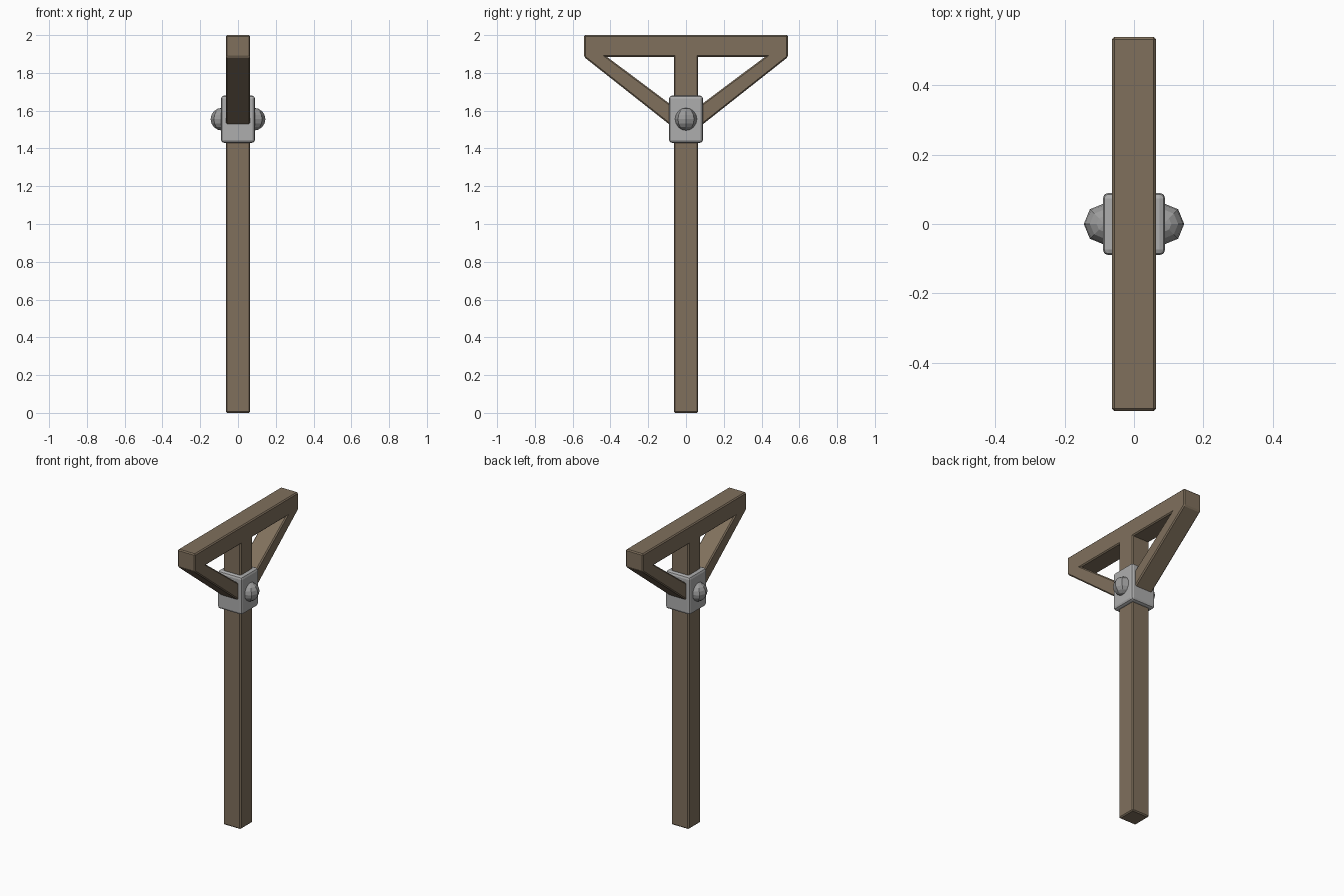
import bpy, bmesh, math

if "Cube" in bpy.data.objects:
    bpy.data.objects.remove(bpy.data.objects["Cube"])

def material(name, rgb):
    m = bpy.data.materials.new(name)
    m.diffuse_color = (*rgb, 1)
    m.use_nodes = True
    m.node_tree.nodes["Principled BSDF"].inputs["Base Color"].default_value = m.diffuse_color
    return m

wood = material("weathered wood", (0.215, 0.162, 0.108))
metal = material("pale metal", (0.42, 0.42, 0.42))
dark_metal = material("bolt metal", (0.33, 0.33, 0.33))

def finish(bm, name, mat):
    bmesh.ops.recalc_face_normals(bm, faces=bm.faces)
    me = bpy.data.meshes.new(name)
    bm.to_mesh(me)
    bm.free()
    me.materials.append(mat)
    ob = bpy.data.objects.new(name, me)
    bpy.context.collection.objects.link(ob)
    return ob

def chamfer(bm, width, segments=1):
    bm.normal_update()
    edges = [e for e in bm.edges if e.is_convex and e.calc_face_angle(0) > math.radians(25)]
    bmesh.ops.bevel(bm, geom=edges, offset=width, segments=segments, profile=0.5,
                    affect='EDGES', clamp_overlap=True)

# Timber frame: post, cross beam and two braces, as a flat (y, z) profile
W = 0.064
half = {"a": (W, 0), "b": (W, 1.508), "c": (0.54, 1.884), "d": (0.54, 2),
        "e": (0.417, 1.884), "f": (W, 1.62), "g": (W, 1.884), "h": (W, 2)}
bm = bmesh.new()
R = {k: bm.verts.new((-W, y, z)) for k, (y, z) in half.items()}
L = {k: bm.verts.new((-W, -y, z)) for k, (y, z) in half.items()}
for lo, hi in ("ab", "bf", "fg", "gh"):
    bm.faces.new((L[lo], R[lo], R[hi], L[hi]))
for loop in ("bcef", "gecdh"):
    bm.faces.new([R[k] for k in loop])
    bm.faces.new([L[k] for k in reversed(loop)])
bmesh.ops.recalc_face_normals(bm, faces=bm.faces)
back = list(bm.faces)
ext = bmesh.ops.extrude_face_region(bm, geom=back, use_keep_orig=True)
bmesh.ops.translate(bm, vec=(2 * W, 0, 0),
                    verts=[v for v in ext["geom"] if isinstance(v, bmesh.types.BMVert)])
bmesh.ops.recalc_face_normals(bm, faces=bm.faces)
chamfer(bm, 0.007)
finish(bm, "timber_frame", wood)

# Metal collar where the braces meet the post
bm = bmesh.new()
bmesh.ops.create_cube(bm, size=1)
bmesh.ops.scale(bm, vec=(0.18, 0.18, 0.25), verts=bm.verts)
bmesh.ops.translate(bm, vec=(0, 0, 1.555), verts=bm.verts)
chamfer(bm, 0.016, 2)
finish(bm, "collar", metal)

# Round bolt heads on both sides
for side, label in ((-1, "left"), (1, "right")):
    bm = bmesh.new()
    bmesh.ops.create_uvsphere(bm, u_segments=8, v_segments=8, radius=0.06)
    bmesh.ops.translate(bm, vec=(side * 0.085, 0, 1.555), verts=bm.verts)
    finish(bm, label + "_bolt_head", dark_metal)
